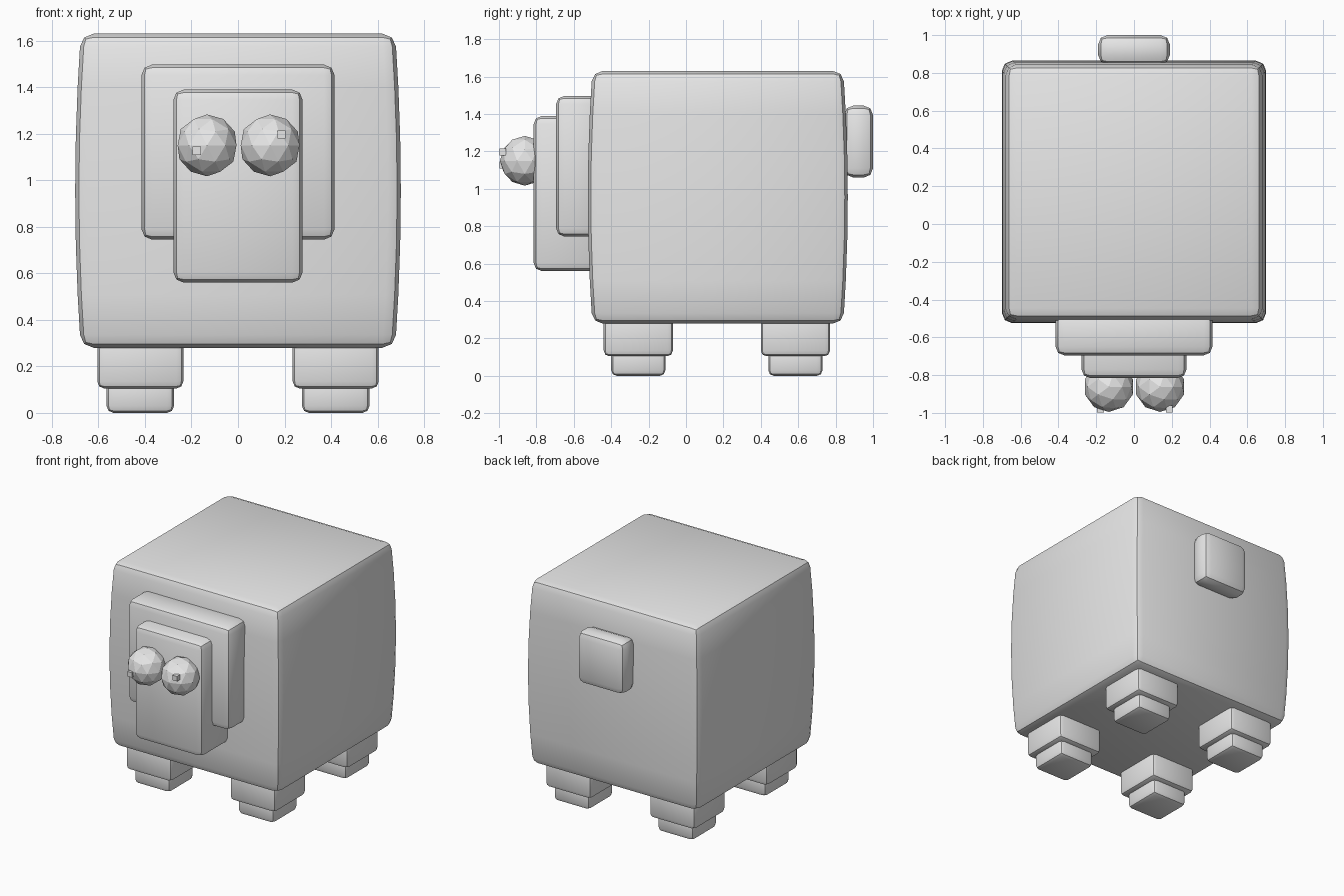
import bpy, bmesh, math
from mathutils import Matrix, Vector

cube = bpy.data.objects.get("Cube")
if cube:
    bpy.data.objects.remove(cube, do_unlink=True)

GREY = (0.8, 0.8, 0.8, 1.0)
mat = bpy.data.materials.new("light grey")
mat.use_nodes = True
mat.diffuse_color = GREY
for node in mat.node_tree.nodes:
    if node.type == "BSDF_PRINCIPLED":
        node.inputs["Base Color"].default_value = GREY


def finish(name, bm, smooth=True):
    """Shade faces, keep creases over 30 degrees sharp, link the object."""
    for f in bm.faces:
        f.smooth = smooth
    for e in bm.edges:
        e.smooth = e.calc_face_angle(0) < math.radians(30)
    mesh = bpy.data.meshes.new(name)
    bm.to_mesh(mesh)
    bm.free()
    mesh.materials.append(mat)
    obj = bpy.data.objects.new(name, mesh)
    bpy.context.collection.objects.link(obj)
    return obj


def block(name, lo, hi, bevel, bulge=0.0):
    """Rounded box between two corners; bulge swells its upright sides."""
    lo, hi = Vector(lo), Vector(hi)
    mid, size = (lo + hi) / 2, hi - lo
    bm = bmesh.new()
    bmesh.ops.create_cube(bm, size=1)
    if bulge:
        upright = [e for e in bm.edges
                   if abs(e.verts[0].co.z - e.verts[1].co.z) > 0.5]
        bmesh.ops.subdivide_edges(bm, edges=upright, cuts=5, use_grid_fill=True)
    for v in bm.verts:
        inset = bulge * (2 * v.co.z) ** 2
        v.co = Vector((v.co.x * (size.x - 2 * inset),
                       v.co.y * (size.y - 2 * inset),
                       v.co.z * size.z)) + mid
    if bevel:
        sharp = [e for e in bm.edges if e.calc_face_angle(0) > 0.6]
        bmesh.ops.bevel(bm, geom=sharp, offset=bevel, offset_type="OFFSET",
                        segments=2, profile=0.5, affect="EDGES")
    return finish(name, bm)


# Body, face and tail
block("body", (-0.70, -0.525, 0.28), (0.70, 0.865, 1.63), 0.055, bulge=0.024)
block("face_surround", (-0.415, -0.695, 0.745), (0.415, -0.46, 1.497), 0.045)
block("head", (-0.278, -0.815, 0.56), (0.278, -0.46, 1.39), 0.045)
block("tail", (-0.19, 0.845, 1.06), (0.19, 1.0, 1.445), 0.05)

# Legs with narrower feet
for side, x in (("left", 0.42), ("right", -0.42)):
    for end, y in (("front", -0.255), ("back", 0.585)):
        for part, r, z0, z1 in (("leg", 0.185, 0.105, 0.34),
                                ("foot", 0.145, 0.0, 0.16)):
            block(f"{end}_{side}_{part}", (x - r, y - r, z0),
                  (x + r, y + r, z1), 0.03)

# Faceted eyes with small pupils
for side, x, px, pz in (("left", 0.138, 0.187, 1.197),
                        ("right", -0.133, -0.178, 1.127)):
    bm = bmesh.new()
    bmesh.ops.create_icosphere(bm, subdivisions=2, radius=0.133,
                               matrix=Matrix.Translation((x, -0.862, 1.15)))
    finish(f"{side}_eye", bm, smooth=False)
    block(f"{side}_pupil", (px - 0.018, -0.998, pz - 0.018),
          (px + 0.018, -0.962, pz + 0.018), 0)
